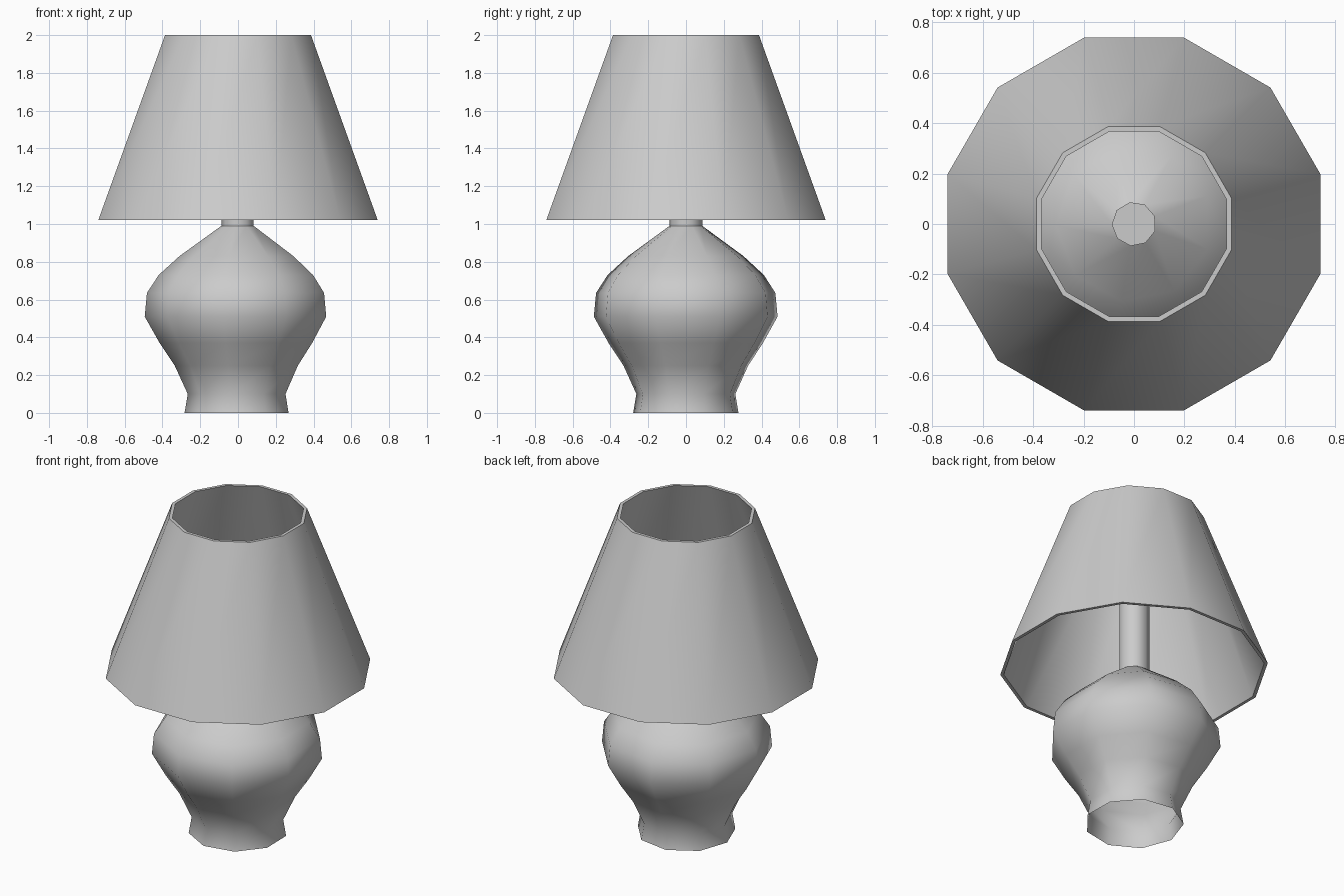
import bpy
import bmesh
from math import cos, sin, pi, radians

if "Cube" in bpy.data.objects:
    bpy.data.objects.remove(bpy.data.objects["Cube"])


def lathe(name, profile, sides, start, closed=False, cap_top=False):
    """Revolve an (r, z) profile around the z axis."""
    bm = bmesh.new()
    rings = []
    for r, z in profile:
        rings.append([bm.verts.new((r * cos(start + 2 * pi * i / sides),
                                    r * sin(start + 2 * pi * i / sides), z))
                      for i in range(sides)])
    pairs = list(zip(rings, rings[1:]))
    if closed:
        pairs.append((rings[-1], rings[0]))
    for a, b in pairs:
        for i in range(sides):
            j = (i + 1) % sides
            bm.faces.new((a[i], a[j], b[j], b[i]))
    if cap_top:
        bm.faces.new(rings[-1])
    mesh = bpy.data.meshes.new(name)
    bm.to_mesh(mesh)
    bm.free()
    obj = bpy.data.objects.new(name, mesh)
    bpy.context.collection.objects.link(obj)
    bpy.ops.object.select_all(action='DESELECT')
    obj.select_set(True)
    bpy.context.view_layer.objects.active = obj
    bpy.ops.object.shade_smooth_by_angle(angle=radians(50))
    return obj


# Nine-sided vase body, open underneath, with the stem rising into the shade
lathe("lamp_base",
      [(0.283, 0.0), (0.266, 0.10), (0.335, 0.25), (0.415, 0.37),
       (0.494, 0.51), (0.482, 0.635), (0.42, 0.73), (0.31, 0.83),
       (0.088, 0.99), (0.088, 1.55)],
      9, radians(181), cap_top=True)

# Twelve-sided tapered shade with a thin wall, open at both ends
lathe("lamp_shade",
      [(0.766, 1.02), (0.40, 2.0), (0.38, 2.0), (0.746, 1.02)],
      12, radians(15), closed=True)
